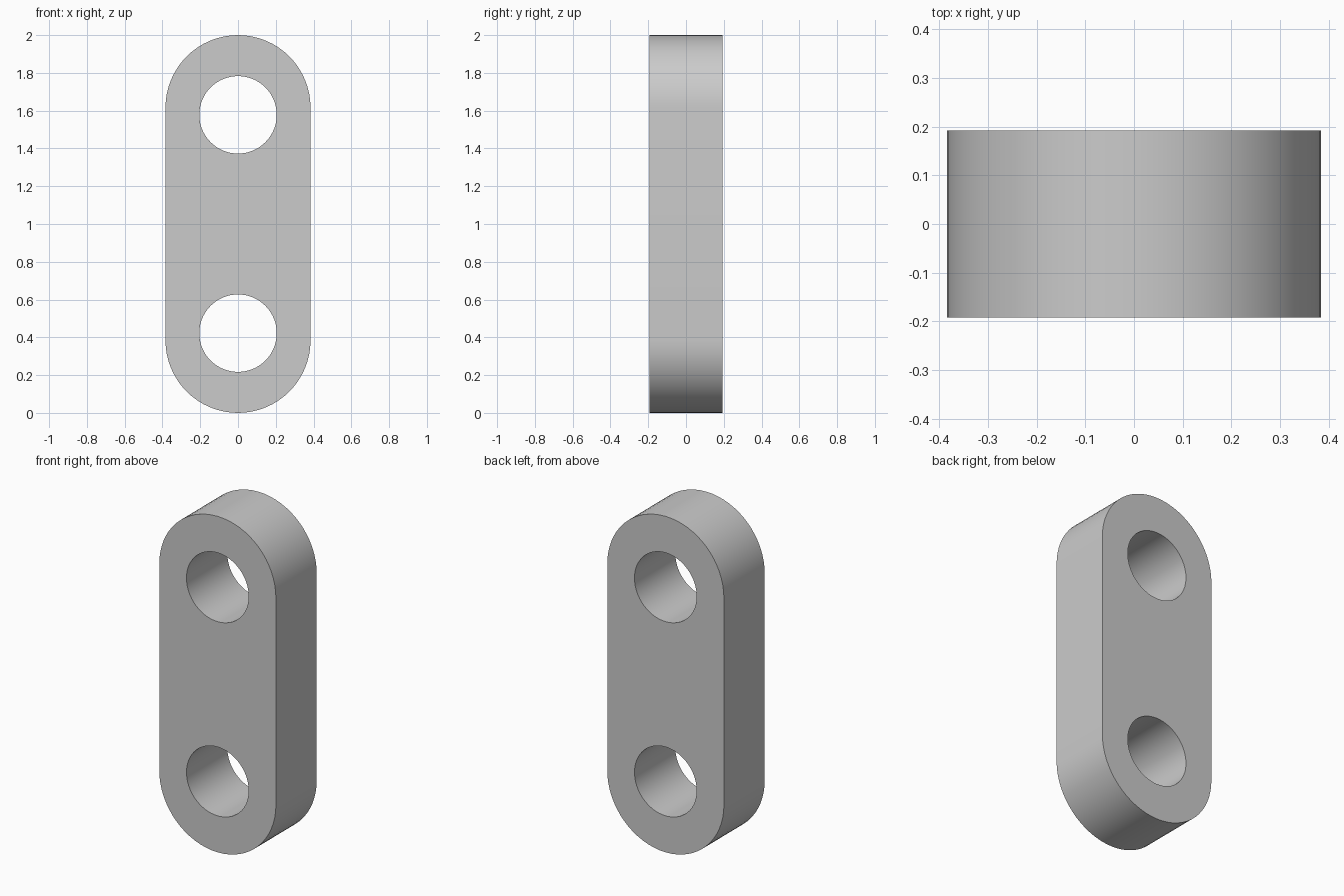
import bpy
import bmesh
from math import cos, sin, pi, radians

cube = bpy.data.objects.get("Cube")
if cube:
    bpy.data.objects.remove(cube)

HEIGHT, END_RADIUS, DEPTH = 2.0, 0.384, 0.384
HOLE_RADIUS, HOLE_HEIGHTS = 0.205, (0.422, 1.578)
SEGMENTS = 64


def arc(z, radius, start, sweep, count):
    """Points on an arc in the front plane."""
    angles = [start + sweep * i / count for i in range(count + 1)]
    return [(radius * cos(a), -DEPTH / 2, z + radius * sin(a)) for a in angles]


def add_loop(bm, points):
    verts = [bm.verts.new(p) for p in points]
    return [bm.edges.new((v, verts[i - 1])) for i, v in enumerate(verts)]


# Grey material
grey = bpy.data.materials.new("grey")
grey.use_nodes = True
colour = (0.6, 0.6, 0.6, 1)
grey.diffuse_color = colour
grey.node_tree.nodes["Principled BSDF"].inputs["Base Color"].default_value = colour

# Rounded outline and two round holes
bm = bmesh.new()
edges = add_loop(bm, arc(HEIGHT - END_RADIUS, END_RADIUS, 0, pi, SEGMENTS // 2)
                 + arc(END_RADIUS, END_RADIUS, pi, pi, SEGMENTS // 2))
for z in HOLE_HEIGHTS:
    edges += add_loop(bm, arc(z, HOLE_RADIUS, 0, 2 * pi, SEGMENTS)[:-1])
bmesh.ops.triangle_fill(bm, edges=edges, use_beauty=True, normal=(0, -1, 0))

# Extrude the front face to full depth
back = bmesh.ops.extrude_face_region(bm, geom=bm.faces[:], use_keep_orig=True)
bmesh.ops.translate(bm, vec=(0, DEPTH, 0),
                    verts=[g for g in back["geom"] if isinstance(g, bmesh.types.BMVert)])
bmesh.ops.dissolve_limit(bm, angle_limit=radians(0.5), verts=bm.verts[:], edges=bm.edges[:])
bmesh.ops.recalc_face_normals(bm, faces=bm.faces[:])

mesh = bpy.data.meshes.new("link_plate")
bm.to_mesh(mesh)
bm.free()
mesh.materials.append(grey)
plate = bpy.data.objects.new("link_plate", mesh)
bpy.context.collection.objects.link(plate)

# Smooth the rounded walls, keep the rims sharp
bpy.context.view_layer.objects.active = plate
plate.select_set(True)
bpy.ops.object.shade_smooth_by_angle(angle=radians(30))
